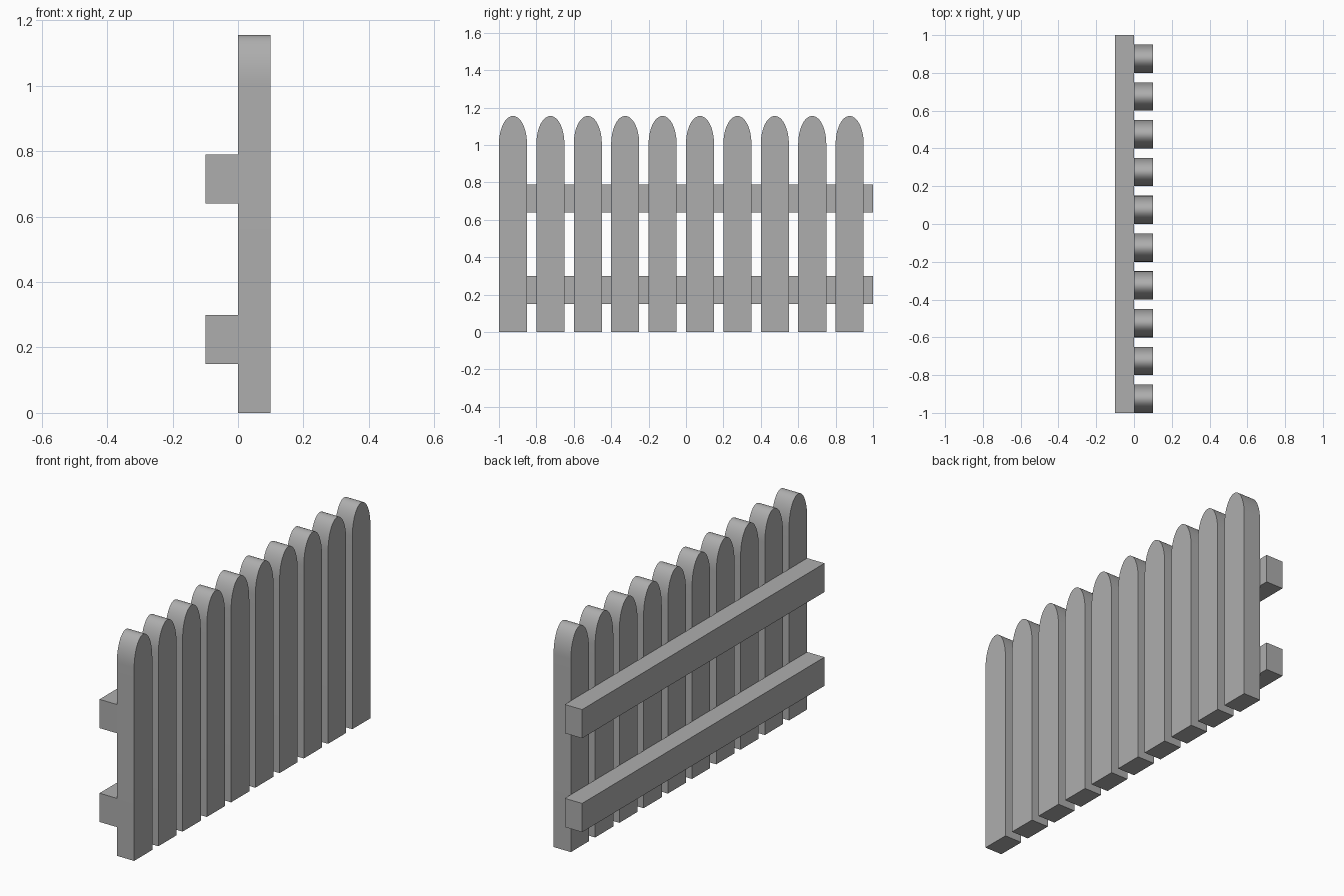
import bpy, bmesh, math

cube = bpy.data.objects.get("Cube")
if cube:
    bpy.data.objects.remove(cube, do_unlink=True)

# Single grey paint
grey = bpy.data.materials.new("plain grey")
grey.use_nodes = True
colour = (0.42, 0.42, 0.42, 1)
grey.diffuse_color = colour
grey.node_tree.nodes["Principled BSDF"].inputs["Base Color"].default_value = colour


def extrude_profile(name, profile, axis_vector):
    """Extrude a flat outline along a vector into a closed solid."""
    bm = bmesh.new()
    face = bm.faces.new([bm.verts.new(p) for p in profile])
    grown = bmesh.ops.extrude_face_region(bm, geom=[face], use_keep_orig=True)
    moved = [g for g in grown["geom"] if isinstance(g, bmesh.types.BMVert)]
    bmesh.ops.translate(bm, verts=moved, vec=axis_vector)
    bmesh.ops.recalc_face_normals(bm, faces=bm.faces)
    mesh = bpy.data.meshes.new(name)
    bm.to_mesh(mesh)
    bm.free()
    mesh.materials.append(grey)
    obj = bpy.data.objects.new(name, mesh)
    bpy.context.collection.objects.link(obj)
    bpy.ops.object.select_all(action="DESELECT")
    obj.select_set(True)
    bpy.context.view_layer.objects.active = obj
    bpy.ops.object.shade_smooth_by_angle(angle=math.radians(35))
    return obj


# Pickets: straight sides with a tall elliptical top
COUNT, SPACING, HALF, DEPTH = 10, 0.2, 0.075, 0.1
SHOULDER, RISE, STEPS = 1.005, 0.15, 24
for i in range(COUNT):
    mid = -1 + HALF + i * SPACING
    outline = [(0, mid - HALF, 0), (0, mid + HALF, 0)]
    for s in range(STEPS + 1):
        a = math.pi * s / STEPS
        outline.append((0, mid + HALF * math.cos(a), SHOULDER + RISE * math.sin(a)))
    extrude_profile(f"picket_{i + 1}", outline, (DEPTH, 0, 0))

# Rails: two long bars behind the pickets
for name, low in (("lower_rail", 0.15), ("upper_rail", 0.64)):
    high = low + 0.15
    section = [(-DEPTH, -1, low), (0, -1, low), (0, -1, high), (-DEPTH, -1, high)]
    extrude_profile(name, section, (0, 2, 0))
